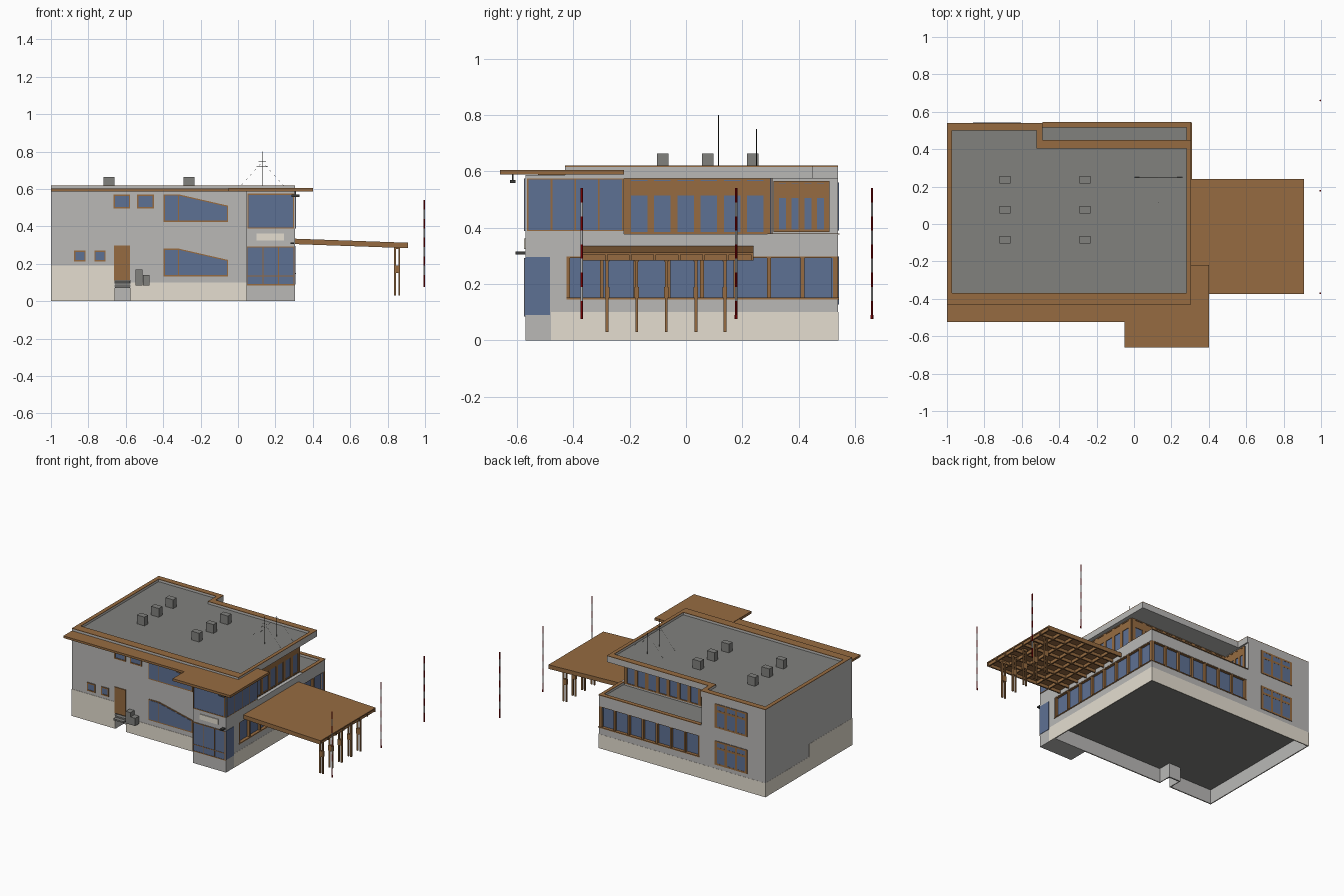
import bpy, bmesh, math
from mathutils import Matrix, Vector

if "Cube" in bpy.data.objects:
    bpy.data.objects.remove(bpy.data.objects["Cube"])

def mat(name, r, g, b):
    m = bpy.data.materials.new(name)
    m.diffuse_color = [(c / 255) ** 2.2 for c in (r, g, b)] + [1]
    m.use_nodes = True
    m.node_tree.nodes["Principled BSDF"].inputs["Base Color"].default_value = m.diffuse_color
    return m

WALL = mat("wall grey", 184, 183, 181)
BASE = mat("plinth beige", 228, 221, 207)
WOOD = mat("wood brown", 149, 107, 67)
GLASS = mat("window blue", 94, 112, 146)
ROOF = mat("roof grey", 128, 128, 125)
DARK = mat("dark grey", 62, 62, 60)
RED = mat("pole red", 150, 12, 16)
WHITE = mat("pole white", 225, 225, 225)

def finish(name, bm, *mats):
    bmesh.ops.recalc_face_normals(bm, faces=bm.faces[:])
    me = bpy.data.meshes.new(name)
    bm.to_mesh(me)
    bm.free()
    for m in mats:
        me.materials.append(m)
    ob = bpy.data.objects.new(name, me)
    bpy.context.collection.objects.link(ob)
    return ob

def boxes(name, items, m, second=None, facing=None):
    """Boxes (x0,x1,y0,y1,z0,z1) in one object; faces looking along `facing` get the second colour."""
    bm = bmesh.new()
    for x0, x1, y0, y1, z0, z1 in items:
        M = Matrix.Translation(((x0+x1)/2, (y0+y1)/2, (z0+z1)/2)) @ Matrix.Diagonal((x1-x0, y1-y0, z1-z0, 1))
        bmesh.ops.create_cube(bm, size=1, matrix=M)
    ob = finish(name, bm, m, *([second] if second else []))
    if facing:
        for p in ob.data.polygons:
            p.material_index = int(p.normal.dot(Vector(facing)) > 0.5)
    return ob

def prism(name, pts, axis, a, b, m, top=None):
    """Extrude a 2D outline along y (points are x,z) or z (points are x,y)."""
    bm = bmesh.new()
    at = (lambda u, v: (u, a, v)) if axis == 'y' else (lambda u, v: (u, v, a))
    f = bm.faces.new([bm.verts.new(at(*p)) for p in pts])
    r = bmesh.ops.extrude_face_region(bm, geom=[f])
    vs = [g for g in r['geom'] if isinstance(g, bmesh.types.BMVert)]
    bmesh.ops.translate(bm, verts=vs, vec=(0, b-a, 0) if axis == 'y' else (0, 0, b-a))
    ob = finish(name, bm, m, *([top] if top else []))
    if top:
        for p in ob.data.polygons:
            p.material_index = int(p.normal.z > 0.5)
    return ob

def rods(name, segs, r, m, sides=6):
    bm = bmesh.new()
    for p, q in segs:
        p, q = Vector(p), Vector(q)
        M = Matrix.Translation((p+q)/2) @ (q-p).to_track_quat('Z', 'Y').to_matrix().to_4x4()
        bmesh.ops.create_cone(bm, cap_ends=True, segments=sides, radius1=r, radius2=r, depth=(q-p).length, matrix=M)
    return finish(name, bm, m)

def on_wall(side, plane, u0, u1, z0, z1, d):
    """Box sitting on a wall: f = front, b = back, r = right."""
    if side == 'f': return (u0, u1, plane-d, plane+.002, z0, z1)
    if side == 'b': return (u0, u1, plane-.002, plane+d, z0, z1)
    return (plane-.002, plane+d, u0, u1, z0, z1)

def window(name, side, plane, u0, u1, z0, z1, cols=1, transoms=(), w=.01, h=.008, depth=.007):
    """Glass plate with posts of width w, rails of height h and transoms (z, height)."""
    boxes(name + "_glass", [on_wall(side, plane, u0, u1, z0, z1, .003)], GLASS)
    bars = []
    for i in range(cols+1):
        c = u0 + w/2 + (u1-u0-w)*i/cols
        bars.append((c-w/2, c+w/2, z0, z1))
    for z, t in ((z0+h/2, h), (z1-h/2, h), *transoms):
        bars.append((u0, u1, z-t/2, z+t/2))
    boxes(name + "_frame", [on_wall(side, plane, *b, depth) for b in bars], WOOD)

# Main storeys: the lower one has a recessed window band on the right and back
boxes("lower_storey_foot", [(-1, .305, -.33, .54, .1, .148), (-1, -.66, -.43, -.33, .1, .148),
                            (-.575, .305, -.43, -.33, .1, .148), (-.66, -.575, -.43, -.33, .112, .148)],
      WALL, ROOF, (0, 0, -1))
boxes("lower_storey_band", [(-1, -.485, -.43, .54, .148, .297), (-.485, .283, -.43, .518, .148, .297)], WALL)
boxes("lower_storey_head", [(-1, .305, -.43, .54, .297, .36)], WALL)
boxes("terrace_floor", [(-.5, .28, .3, .515, .358, .363)], ROOF)
boxes("terrace_parapet", [(-.5, .305, .515, .54, .36, .377), (.28, .305, -.22, .515, .36, .377)], WALL)
boxes("terrace_cap", [(-.49, .305, .515, .545, .375, .38), (.28, .305, .29, .515, .375, .38)], WOOD)
boxes("upper_storey", [(-1, -.5, -.43, .54, .36, .58), (-.5, .27, -.43, .3, .36, .58)], WALL)
boxes("corner_tower", [(.045, .305, -.57, -.425, .0, .587), (.045, .305, -.43, -.22, .36, .587)], WALL)

# Plinth: thin walls, open underneath, higher at the front left, notched for the entrance
T = .006
boxes("plinth_right", [(.305-T, .306, -.48, .54, 0, .1)], BASE, WALL, (-1, 0, 0))
boxes("plinth_back", [(-1, .306, .54-T, .541, 0, .1)], BASE, WALL, (0, -1, 0))
boxes("plinth_left", [(-1.001, -1+T, .05, .541, 0, .1), (-1.001, -1+T, -.432, .05, 0, .19)], BASE, WALL, (1, 0, 0))
boxes("plinth_front", [(-1.001, -.66, -.432, -.43+T, 0, .19), (-.575, .045, -.432, -.43+T, 0, .1)],
      BASE, WALL, (0, 1, 0))
boxes("entrance_notch", [(-.66, -.575, -.34, -.33, 0, .11), (-.664, -.658, -.43, -.33, 0, .11),
                         (-.577, -.571, -.43, -.33, 0, .1)], WALL)
boxes("entrance_steps", [(-.658, -.577, -.455+.02*i, -.34, .07+.014*i, .08+.014*i) for i in range(3)], ROOF)
boxes("entrance_door", [(-.663, -.577, -.436, -.428, .112, .297)], WOOD)
boxes("storage_bins", [(-.547, -.51, -.475, -.432, .085, .17), (-.508, -.473, -.475, -.432, .085, .14)], ROOF)

# Main roof with parapet and timber cap
prism("roof_slab", [(-1, -.43), (.305, -.43), (.305, .45), (-.49, .45), (-.49, .54), (-1, .54)],
      'z', .575, .602, WALL, ROOF)
rim = [(-1, .305, -.43, -.37), (.28, .305, -.37, .45), (-.52, .28, .405, .45),
       (-.52, -.49, .45, .54), (-1, -.52, .5, .54), (-1, -.972, -.37, .5)]
boxes("roof_parapet", [r + (.60, .616) for r in rim], WALL)
boxes("roof_cap", [r + (.616, .62) for r in rim], WOOD)
boxes("roof_vents", [(x-.03, x+.03, y-.02, y+.02, .6, .664) for x in (-.69, -.262) for y in (-.083, .077, .237)], ROOF)

# Flat canopies
boxes("front_canopy", [(-1, -.05, -.525, -.425, .587, .602)], WOOD)
boxes("corner_canopy", [(-.05, .40, -.66, -.43, .588, .605), (.3, .40, -.43, -.22, .588, .605)], WOOD)

# Front windows
for i, (u0, u1, z0, z1) in enumerate([(-.665, -.577, .497, .572), (-.54, -.45, .497, .572),
                                      (-.877, -.815, .213, .272), (-.768, -.708, .213, .272)]):
    window(f"small_front_window_{i+1}", 'f', -.43, u0, u1, z0, z1, w=.007)
for n, z in (("upper", .423), ("lower", .133)):
    prism(n + "_slanted_frame", [(-.397, z), (-.053, z), (-.053, z+.088), (-.315, z+.148), (-.397, z+.148)],
          'y', -.428, -.434, WOOD)
    for j, pts in enumerate(([(-.39, z+.008), (-.322, z+.008), (-.322, z+.142), (-.39, z+.142)],
                             [(-.316, z+.008), (-.059, z+.008), (-.059, z+.083), (-.316, z+.142)])):
        prism(f"{n}_slanted_glass_{j+1}", pts, 'y', -.432, -.436, GLASS)

# Tower glazing and sign plate
window("tower_lower_front", 'f', -.57, .047, .303, .085, .293, 3, ((.135, .005),), w=.005, h=.006, depth=.005)
window("tower_upper_front", 'f', -.57, .05, .3, .388, .575, 1, w=.006, h=.006, depth=.005)
boxes("tower_lower_side_glass", [(.30, .308, -.57, -.482, .09, .295)], GLASS)
window("tower_upper_side", 'r', .305, -.565, -.222, .388, .575, 4, w=.006, h=.004, depth=.004)
boxes("sign_plate", [(.1, .245, -.575, -.568, .325, .362)], BASE)

# Ribbon windows, right and back; lower band is recessed with deep posts and a sill
window("lower_right_windows", 'r', .283, -.425, .54, .148, .297, 8, w=.014, h=.004, depth=.02)
window("lower_back_windows", 'b', .518, -.485, .303, .148, .297, 7, w=.014, h=.004, depth=.02)
boxes("lower_sills", [(.283, .309, -.425, .543, .145, .152), (-.485, .309, .518, .543, .145, .152)], WOOD)
window("upper_right_windows", 'r', .27, -.22, .3, .376, .577, 6, ((.54, .05),), w=.024)
window("upper_back_windows", 'b', .3, -.5, .27, .376, .577, 9, ((.54, .05),), w=.024)
window("terrace_side_windows", 'r', -.5, .31, .51, .385, .565, 4, ((.53, .05),), w=.02)
for n, z in (("upper", .39), ("lower", .128)):
    window(n + "_back_window", 'b', .54, -.86, -.605, z, z+.17, 3, ((z+.12, .015),), w=.018, h=.012, depth=.004)

# Carport: sloping deck on a beam grid with paired posts
def cz(x): return .335 - (x-.29)*.036
deck = lambda top, bot: [(.29, cz(.29)-top), (.91, cz(.91)-top), (.91, cz(.91)-bot), (.29, cz(.29)-bot)]
prism("carport_deck", deck(0, .008), 'y', -.375, .24, WOOD)
for i in range(8):
    y = -.375 + .606*i/7
    prism(f"carport_rafter_{i+1}", deck(.008, .029), 'y', y, y+.009, WOOD)
boxes("carport_crossbeams", [(x, x+.009, -.375, .24, cz(x)-.029, cz(x)-.006)
                             for x in (.295+.1*i for i in range(7))], WOOD)
rows = (-.28, -.175, -.07, .035, .138)
boxes("carport_posts", [(x-.005, x+.005, y-.005, y+.005, .03, .295) for x in (.84, .862) for y in rows], WOOD)
boxes("carport_post_ties", [(.835, .867, y-.008, y+.008, z, z+h) for y in rows for z, h in ((.28, .015), (.15, .04))], WOOD)

# Striped poles beside the building
N, z0, h = 9, .09, .05
for k, y in enumerate((-.37, .178, .66)):
    seg = [((.996, y, z0+h*i), (.996, y, z0+h*(i+1))) for i in range(N)]
    rods(f"pole_{k+1}_red", seg[0::2], .004, RED)
    rods(f"pole_{k+1}_white", seg[1::2], .004, WHITE)
    rods(f"pole_{k+1}_foot", [((.996, y, .075), (.996, y, .09))], .005, RED)

# Roof antennas with stays
rods("antenna_masts", [((.13, .115, .6), (.13, .115, .80)), ((.13, .25, .6), (.13, .25, .75))], .0015, DARK)
rods("antenna_bars", [((.10, .115, .72), (.16, .115, .72)), ((.11, .115, .745), (.15, .115, .745))], .001, DARK)
rods("antenna_stays", [((.13, y, .745), (x, y, .6)) for y in (.115, .25) for x in (.0, .26)], .0004, ROOF, 3)

# Small cameras at the tower corner
boxes("corner_cameras", [(.285, .33, -.625, -.605, .558, .57), (.303, .309, -.618, -.612, .57, .59),
                         (.28, .30, -.605, -.57, .305, .315)], DARK)
